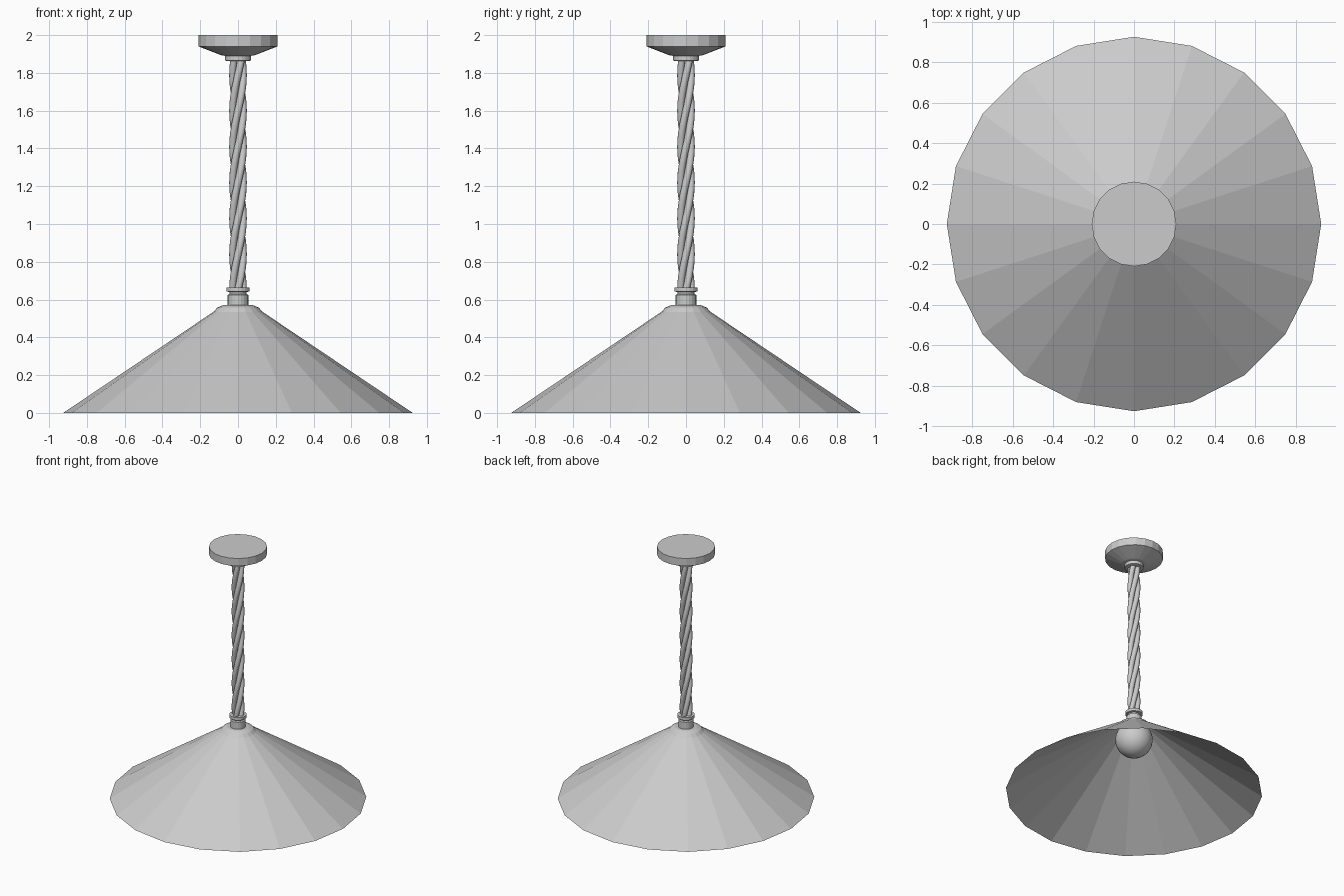
import bpy, bmesh
from math import sin, cos, tau

if "Cube" in bpy.data.objects:
    bpy.data.objects.remove(bpy.data.objects["Cube"])


def finish(bm, name, smooth_angle=None):
    bmesh.ops.remove_doubles(bm, verts=bm.verts, dist=1e-5)
    mesh = bpy.data.meshes.new(name)
    bm.to_mesh(mesh)
    bm.free()
    ob = bpy.data.objects.new(name, mesh)
    bpy.context.collection.objects.link(ob)
    if smooth_angle:
        bpy.ops.object.select_all(action='DESELECT')
        ob.select_set(True)
        bpy.context.view_layer.objects.active = ob
        bpy.ops.object.shade_smooth_by_angle(angle=smooth_angle)
    return ob


def skin(bm, rings):
    """Join consecutive vertex rings with quads."""
    for lo, hi in zip(rings, rings[1:]):
        n = len(lo)
        for i in range(n):
            j = (i + 1) % n
            bm.faces.new((lo[i], lo[j], hi[j], hi[i]))


def lathe(name, profile, sides=20, cap_bottom=True, cap_top=True, smooth_angle=None):
    """Revolve a bottom-to-top (radius, z) profile about z."""
    bm = bmesh.new()
    rings = [[bm.verts.new((r * cos(tau * i / sides), r * sin(tau * i / sides), z))
              for i in range(sides)] for r, z in profile]
    skin(bm, rings)
    if cap_bottom:
        bm.faces.new(rings[0][::-1])
    if cap_top:
        bm.faces.new(rings[-1])
    return finish(bm, name, smooth_angle)


def strand(name, phase, z0, z1, turns, offset, radius, steps=96, sides=12):
    """Sweep a circle up a right-handed helix."""
    bm = bmesh.new()
    rings = []
    for s in range(steps + 1):
        t = s / steps
        a = phase + tau * turns * t
        cx, cy, z = offset * cos(a), offset * sin(a), z0 + (z1 - z0) * t
        rings.append([bm.verts.new((cx + radius * cos(a + tau * i / sides),
                                    cy + radius * sin(a + tau * i / sides), z))
                      for i in range(sides)])
    skin(bm, rings)
    bm.faces.new(rings[0][::-1])
    bm.faces.new(rings[-1])
    return finish(bm, name, 0.9)


# Open, faceted conical shade
lathe("shade", [(0.925, 0), (0.13, 0.535), (0.11, 0.557), (0.08, 0.57)], cap_bottom=False)

# Collar holding the cord above the shade
lathe("shade_collar", [(0.055, 0.565), (0.055, 0.625), (0.045, 0.63), (0.045, 0.64),
                       (0.062, 0.643), (0.062, 0.665)])

# Twisted cord of four strands
for k in range(4):
    strand(f"cord_strand_{k + 1}", tau * k / 4, 0.65, 1.88, 1.62, 0.027, 0.0195)

# Ceiling canopy with its small collar
lathe("canopy", [(0.209, 1.94), (0.209, 2.0)], cap_bottom=False)
lathe("canopy_underside", [(0.055, 1.862), (0.068, 1.865), (0.068, 1.89),
                           (0.09, 1.894), (0.209, 1.94)], cap_top=False)

# Bulb and socket inside the shade
lathe("socket", [(0.06, 0.53), (0.06, 0.57)])
bm = bmesh.new()
bmesh.ops.create_uvsphere(bm, u_segments=24, v_segments=16, radius=0.135)
bmesh.ops.translate(bm, verts=bm.verts, vec=(0, 0, 0.435))
finish(bm, "bulb", 0.9)
